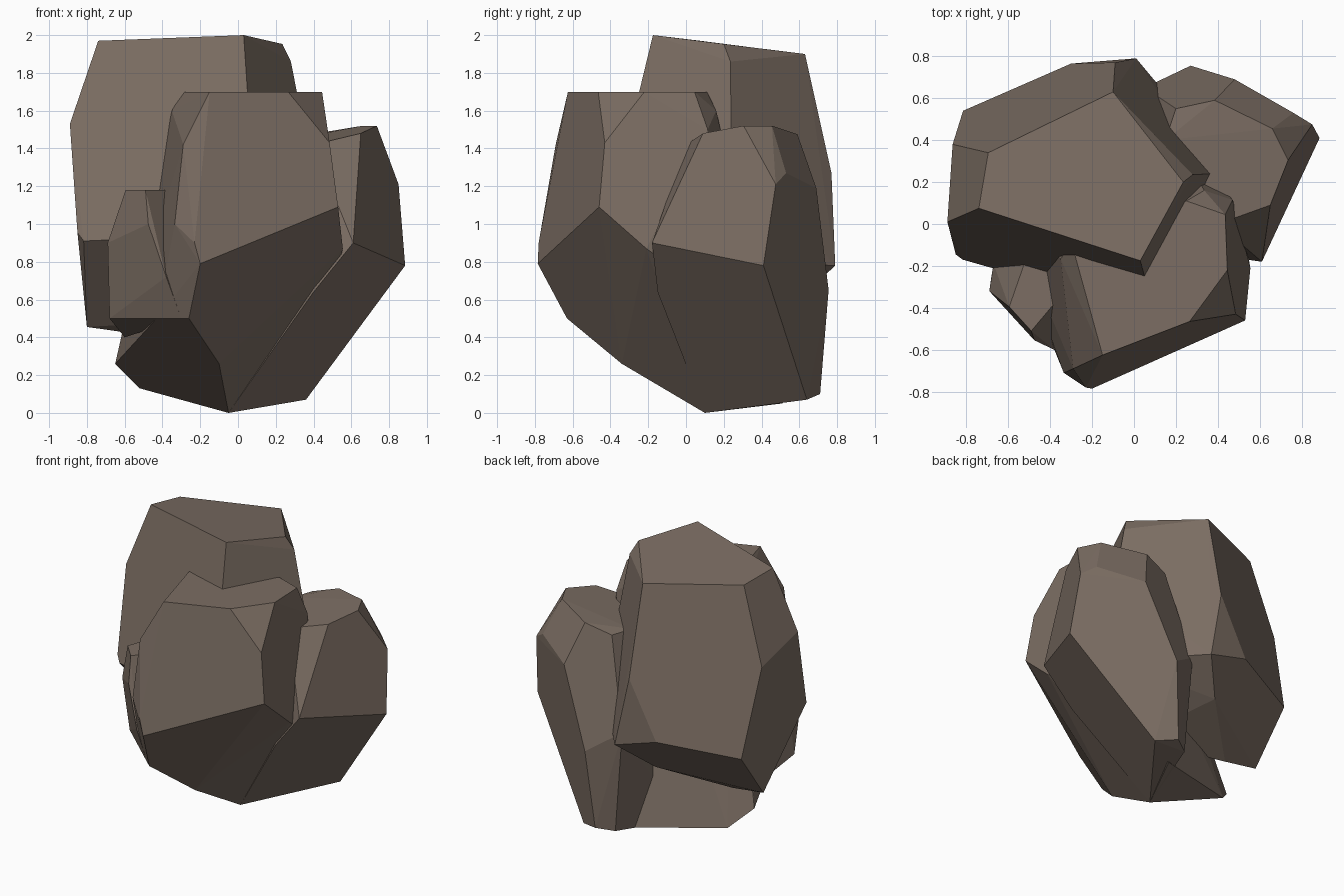
import bpy, bmesh, math

mat = bpy.data.materials.new("brown_stone")
mat.diffuse_color = (0.20, 0.155, 0.125, 1)


def boulder(name, corners):
    """Faceted stone: convex hull of its corners, nearly flat facets merged."""
    bm = bmesh.new()
    for co in corners:
        bm.verts.new(co)
    res = bmesh.ops.convex_hull(bm, input=bm.verts)
    loose = [v for v in bm.verts if not v.link_faces]
    bmesh.ops.delete(bm, geom=loose, context='VERTS')
    bmesh.ops.dissolve_limit(bm, angle_limit=math.radians(3),
                             verts=bm.verts, edges=bm.edges)
    bmesh.ops.recalc_face_normals(bm, faces=bm.faces)
    mesh = bpy.data.meshes.new(name)
    bm.to_mesh(mesh)
    bm.free()
    mesh.materials.append(mat)
    ob = bpy.data.objects.new(name, mesh)
    bpy.context.collection.objects.link(ob)
    return ob


# Tall stone at the back left
boulder("tall_stone", [
    (-.10, .63, 1.90), (-.695, .34, 1.936), (-.74, .075, 1.97), (.03, -.175, 2.0),
    (.235, .20, 1.953), (.28, .235, 1.86),
    (-.89, .01, 1.53), (-.865, .38, 1.41), (-.09, .77, 1.27), (.37, .24, 1.4),
    (-.85, -.145, .955), (-.817, -.17, .91), (-.655, -.22, .92), (.10, -.43, .95),
    (-.815, .54, .80), (-.30, .765, .87), (.01, .79, .78), (.42, .30, .8),
    (-.80, .27, .455), (-.55, .26, .42), (-.18, .60, .60), (0, 0, .5)])

# Large front stone that carries the cluster
boulder("front_stone", [
    (-.15, -.625, 1.7), (.265, -.465, 1.7), (.445, -.22, 1.7), (.435, .045, 1.7),
    (.25, .11, 1.7), (-.295, -.10, 1.7), (.47, .115, 1.5), (.335, .16, 1.6),
    (-.35, -.165, 1.6), (-.29, -.69, 1.42), (-.335, -.71, 1.0), (-.23, -.78, .9),
    (-.20, -.785, .79), (.485, -.43, 1.43), (.53, -.46, 1.09), (.555, -.21, .87),
    (-.26, -.63, .50), (-.43, -.476, .50), (-.10, -.34, .26), (-.05, .10, 0),
    (-.65, .158, .26), (-.52, .276, .13), (.135, .51, .05), (.50, .10, .65)])

# Right stone leaning outwards
boulder("right_stone", [
    (.735, .305, 1.52), (.66, .455, 1.52), (.385, .59, 1.475), (.65, .09, 1.48),
    (.40, 0, 1.42), (.20, .55, 1.42), (.15, .40, 1.42),
    (.85, .475, 1.21), (.76, .53, 1.27), (.48, .69, 1.19), (.885, .41, .78),
    (.61, -.18, .90), (.40, -.15, .64), (.27, .755, .65), (.05, .65, .80),
    (.36, .64, .07), (.22, .71, .10), (.11, .64, .08), (-.05, .10, 0)])

# Small stone at the front left
boulder("small_stone", [
    (-.595, -.395, 1.18), (-.49, -.51, 1.18), (-.28, -.26, 1.18), (-.52, -.18, 1.18),
    (-.69, -.32, .90), (-.475, -.555, 1.0), (-.67, -.19, .92), (-.38, -.60, .72),
    (-.68, -.25, .50), (-.30, -.594, .50), (-.60, -.10, .40), (-.30, -.10, .50)])
